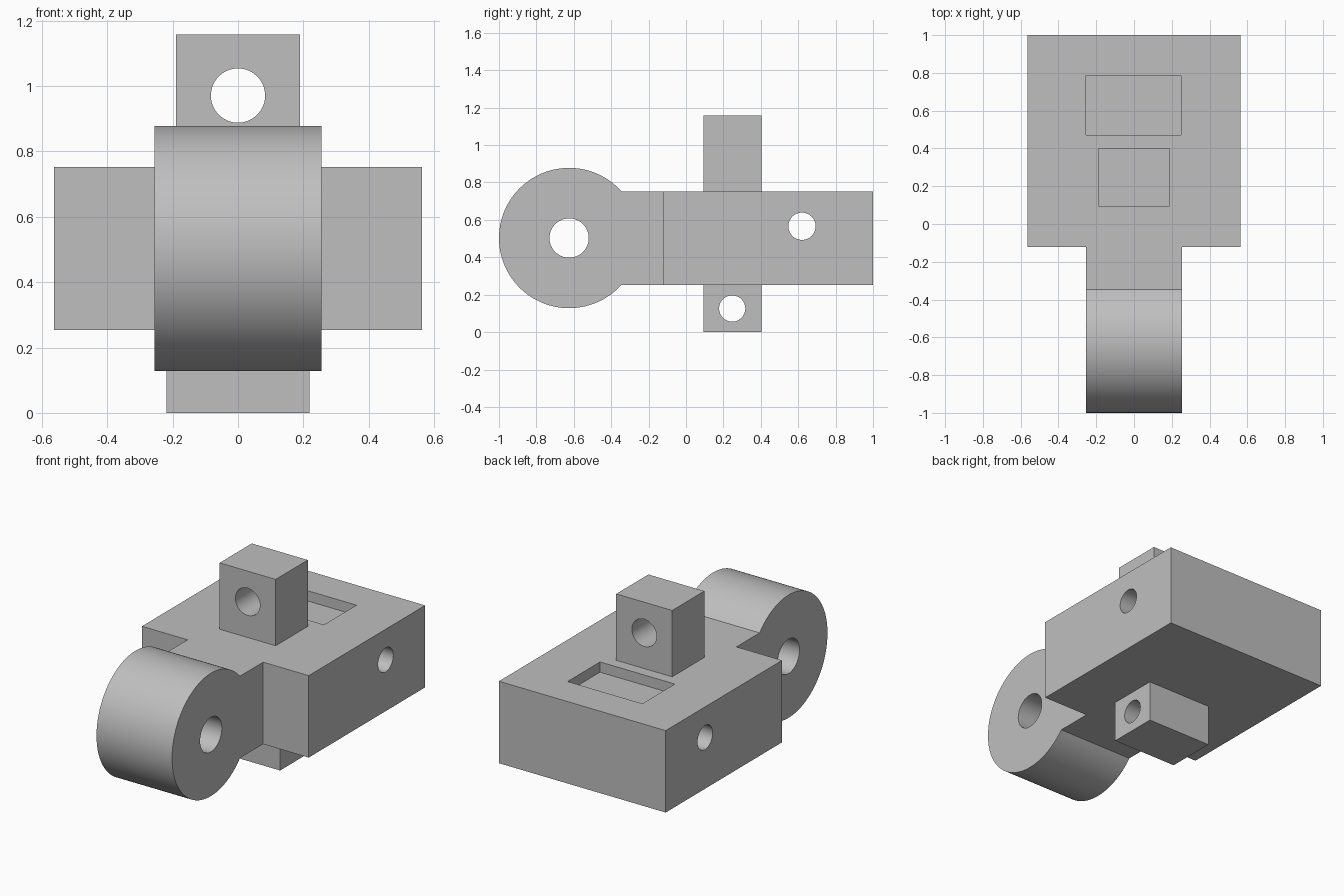
import bpy
import bmesh
from math import pi, sin, cos, asin, radians
from mathutils import Matrix, Vector

default = bpy.data.objects.get("Cube")
if default:
    bpy.data.objects.remove(default, do_unlink=True)

grey = bpy.data.materials.new("plain grey")
grey.use_nodes = True
colour = (0.52, 0.52, 0.52, 1)
grey.diffuse_color = colour
grey.node_tree.nodes["Principled BSDF"].inputs["Base Color"].default_value = colour


def finish(name, bm):
    bmesh.ops.recalc_face_normals(bm, faces=bm.faces)
    mesh = bpy.data.meshes.new(name)
    bm.to_mesh(mesh)
    bm.free()
    mesh.materials.append(grey)
    obj = bpy.data.objects.new(name, mesh)
    bpy.context.collection.objects.link(obj)
    return obj


def box(name, low, high):
    low, high = Vector(low), Vector(high)
    bm = bmesh.new()
    bmesh.ops.create_cube(bm, size=1, matrix=Matrix.Translation((low + high) / 2)
                          @ Matrix.Diagonal((*(high - low), 1)))
    return finish(name, bm)


def rod(name, centre, radius, length, axis):
    turn = Matrix.Rotation(pi / 2, 4, "Y" if axis == "X" else "X")
    bm = bmesh.new()
    bmesh.ops.create_cone(bm, cap_ends=True, segments=64, radius1=radius, radius2=radius,
                          depth=length, matrix=Matrix.Translation(centre) @ turn)
    return finish(name, bm)


def combine(target, tool, operation):
    mod = target.modifiers.new(operation, "BOOLEAN")
    mod.operation = operation
    mod.solver = "EXACT"
    mod.object = tool
    bpy.context.view_layer.objects.active = target
    bpy.ops.object.modifier_apply(modifier=mod.name)
    bpy.data.objects.remove(tool, do_unlink=True)


def tidy(obj):
    # Merge coplanar pieces, then smooth only the curved walls
    bm = bmesh.new()
    bm.from_mesh(obj.data)
    bmesh.ops.remove_doubles(bm, verts=bm.verts, dist=1e-5)
    bmesh.ops.dissolve_limit(bm, angle_limit=radians(0.5), verts=bm.verts, edges=bm.edges)
    bm.to_mesh(obj.data)
    bm.free()
    bpy.ops.object.select_all(action="DESELECT")
    obj.select_set(True)
    bpy.context.view_layer.objects.active = obj
    bpy.ops.object.shade_smooth_by_angle(angle=radians(30))


BASE, TOP = 0.253, 0.753
MID = (BASE + TOP) / 2
EYE_Y, EYE_R, ARM_W = -0.625, 0.375, 0.255

# Arm with a round eye: keyhole side profile extruded across x
start = asin((TOP - MID) / EYE_R)
steps = 80
profile = [(0.1, BASE), (0.1, TOP)]
for i in range(steps + 1):
    a = start + (2 * pi - 2 * start) * i / steps
    profile.append((EYE_Y + EYE_R * cos(a), MID + EYE_R * sin(a)))
bm = bmesh.new()
face = bm.faces.new([bm.verts.new((-ARM_W, y, z)) for y, z in profile])
side = bmesh.ops.extrude_face_region(bm, geom=[face])["geom"]
bmesh.ops.translate(bm, vec=(2 * ARM_W, 0, 0),
                    verts=[v for v in side if isinstance(v, bmesh.types.BMVert)])
arm = finish("arm", bm)

# Main block with arm, eye hole, cross hole and shallow top pocket
body = box("body_with_eye_arm", (-0.563, -0.122, BASE), (0.563, 1, TOP))
combine(body, arm, "UNION")
combine(body, rod("eye_hole", (0, EYE_Y, MID), 0.105, 2, "X"), "DIFFERENCE")
combine(body, rod("cross_hole", (0, 0.62, 0.566), 0.073, 2, "X"), "DIFFERENCE")
combine(body, box("pocket", (-ARM_W, 0.472, TOP - 0.0625), (0.25, 0.785, 1)), "DIFFERENCE")
tidy(body)

# Upper lug, drilled front to back
upper = box("upper_lug", (-0.189, 0.093, TOP), (0.189, 0.403, 1.158))
combine(upper, rod("upper_hole", (0, 0.25, 0.971), 0.083, 1, "Y"), "DIFFERENCE")
tidy(upper)

# Lower lug, drilled side to side
lower = box("lower_lug", (-0.219, 0.093, 0), (0.219, 0.403, BASE))
combine(lower, rod("lower_hole", (0, 0.247, 0.126), 0.07, 1, "X"), "DIFFERENCE")
tidy(lower)
